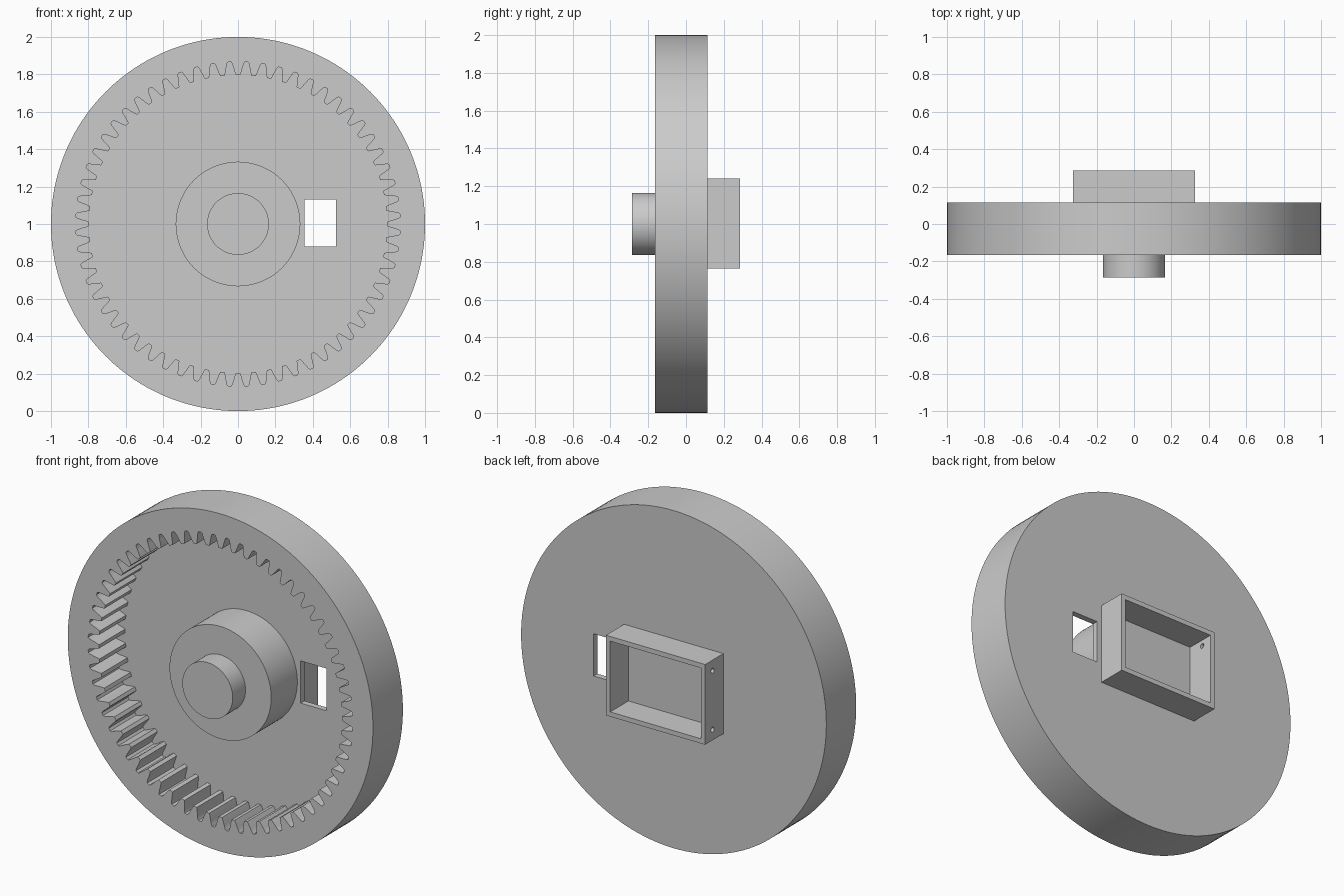
import bpy, bmesh, math

if "Cube" in bpy.data.objects:
    bpy.data.objects.remove(bpy.data.objects["Cube"])

CENTRE = 1.0       # height of the wheel axis
FRONT, FLOOR, BACK = -0.165, 0.08, 0.115
TEETH = 60

grey = bpy.data.materials.new("plain grey")
grey.use_nodes = True
colour = (0.6, 0.6, 0.6, 1)
grey.diffuse_color = colour
grey.node_tree.nodes["Principled BSDF"].inputs["Base Color"].default_value = colour


def prism(name, outline, y0, y1):
    """Extrude an (x, z) outline along y."""
    bm = bmesh.new()
    face = bm.faces.new([bm.verts.new((x, y0, z)) for x, z in outline])
    top = bmesh.ops.extrude_face_region(bm, geom=[face])["geom"]
    bmesh.ops.translate(bm, vec=(0, y1 - y0, 0),
                        verts=[v for v in top if isinstance(v, bmesh.types.BMVert)])
    bmesh.ops.recalc_face_normals(bm, faces=bm.faces)
    mesh = bpy.data.meshes.new(name)
    bm.to_mesh(mesh)
    bm.free()
    mesh.materials.append(grey)
    obj = bpy.data.objects.new(name, mesh)
    bpy.context.collection.objects.link(obj)
    return obj


def circle(radius, sides=160):
    steps = [math.tau * i / sides for i in range(sides)]
    return [(radius * math.sin(a), CENTRE + radius * math.cos(a)) for a in steps]


def rectangle(x0, x1, z0, z1):
    return [(x0, z0), (x1, z0), (x1, z1), (x0, z1)]


def gear_outline():
    # half of one groove: (fraction of pitch, radius), mirrored about its middle
    half = [(0.37, 0.796), (0.30, 0.812), (0.22, 0.838), (0.15, 0.860), (0.09, 0.867)]
    groove = [(-f, r) for f, r in half] + [(f, r) for f, r in reversed(half)]
    points = []
    for i in range(TEETH):
        for f, r in groove:
            a = math.tau * (i + 0.5 + f) / TEETH
            points.append((r * math.sin(a), CENTRE + r * math.cos(a)))
    return points


def activate(obj):
    bpy.ops.object.select_all(action='DESELECT')
    obj.select_set(True)
    bpy.context.view_layer.objects.active = obj


def cut(obj, cutter):
    cutter.hide_render = True
    mod = obj.modifiers.new("cut", 'BOOLEAN')
    mod.operation, mod.solver, mod.object = 'DIFFERENCE', 'EXACT', cutter
    activate(obj)
    bpy.ops.object.modifier_apply(modifier=mod.name)
    bpy.data.objects.remove(cutter)


# Wheel with toothed recess and a window through its floor
wheel = prism("ring_gear_wheel", circle(1.0), FRONT, BACK)
cut(wheel, prism("recess_cutter", gear_outline(), FRONT - 0.1, FLOOR))
cut(wheel, prism("window_cutter", rectangle(0.355, 0.525, 0.88, 1.13), 0, 0.2))

# Hub and pin on the front
hub = prism("hub", circle(0.333), FRONT, FLOOR + 0.01)
pin = prism("pin", circle(0.165, 96), -0.285, FRONT + 0.02)

# Open box on the back, with two screw holes in its right wall
box = prism("back_box", rectangle(-0.325, 0.325, 0.765, 1.24), BACK - 0.01, 0.285)
cut(box, prism("pocket_cutter", rectangle(-0.297, 0.297, 0.793, 1.212), BACK - 0.1, 0.4))
for z in (0.828, 1.177):
    bpy.ops.mesh.primitive_cylinder_add(vertices=24, radius=0.014, depth=0.1,
                                        location=(-0.31, 0.215, z),
                                        rotation=(0, math.pi / 2, 0))
    cut(box, bpy.context.object)

for obj in (wheel, hub, pin, box):
    activate(obj)
    bpy.ops.object.shade_smooth_by_angle(angle=math.radians(25))
